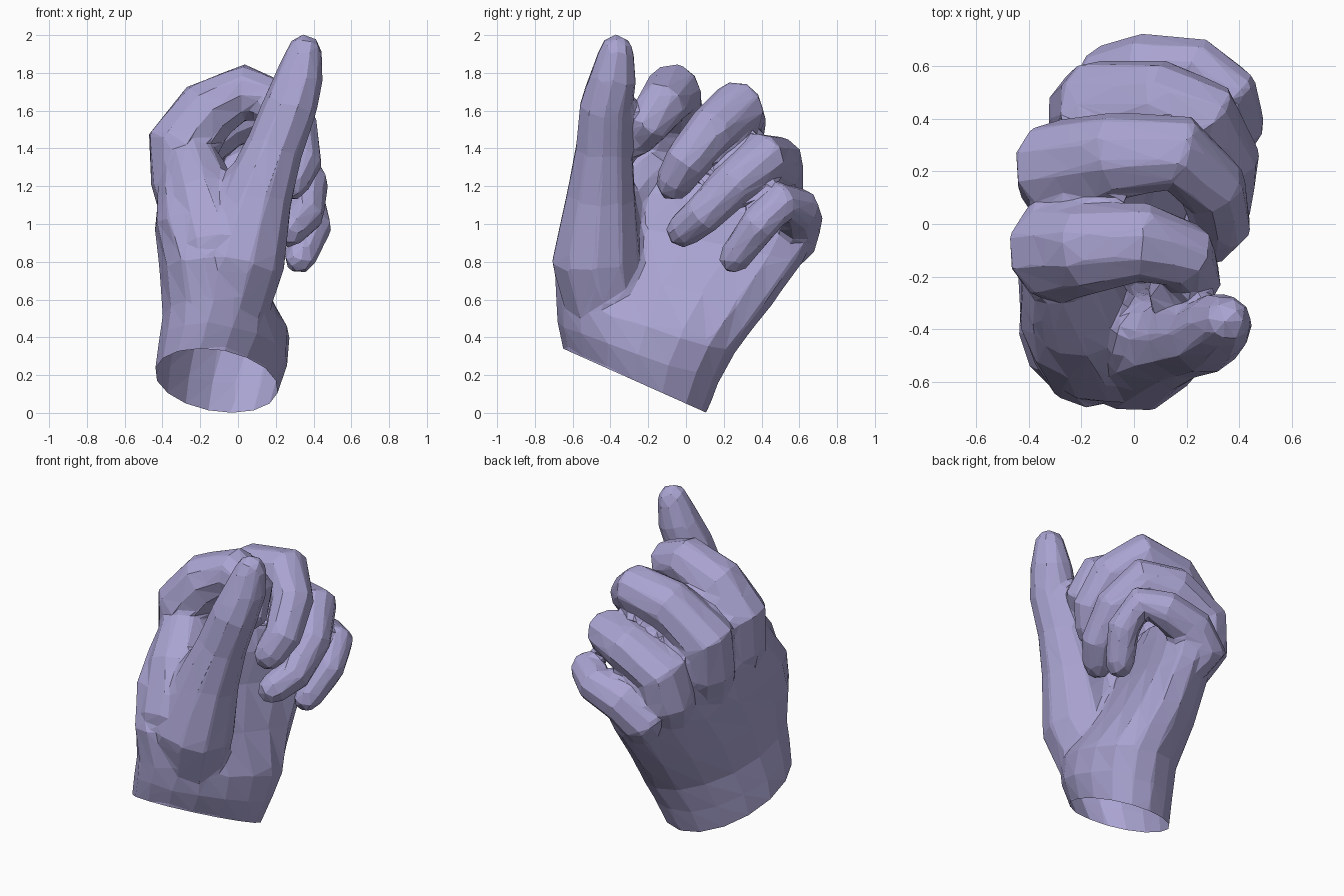
import bpy, bmesh
from math import sin, cos, pi
from mathutils import Vector

cube = bpy.data.objects.get("Cube")
if cube:
    bpy.data.objects.remove(cube)

skin = bpy.data.materials.new("lavender skin")
skin.use_nodes = True
skin.diffuse_color = (0.40, 0.37, 0.64, 1)
skin.node_tree.nodes["Principled BSDF"].inputs["Base Color"].default_value = skin.diffuse_color

bm = bmesh.new()


def loft(rings):
    """Add a closed solid through a list of equal rings."""
    loops = [[bm.verts.new(p) for p in ring] for ring in rings]
    n = len(loops[0])
    faces = [bm.faces.new(loops[0][::-1]), bm.faces.new(loops[-1])]
    for a, b in zip(loops, loops[1:]):
        for i in range(n):
            j = (i + 1) % n
            faces.append(bm.faces.new((a[i], a[j], b[j], b[i])))
    bmesh.ops.recalc_face_normals(bm, faces=faces)


def finger(path, sides=10):
    """Tapered tube through (x, y, z, radius) points with a rounded tip."""
    pts = [Vector(p[:3]) for p in path]
    radii = [p[3] for p in path]
    end = (pts[-1] - pts[-2]).normalized()
    r = radii[-1]
    pts += [pts[-1] + end * r * 0.6, pts[-1] + end * r * 0.98]
    radii += [r * 0.8, r * 0.35]
    side = Vector((0.1, 1, 0.2))
    rings = []
    for i, p in enumerate(pts):
        before = (p - pts[max(i - 1, 0)]).normalized()
        after = (pts[min(i + 1, len(pts) - 1)] - p).normalized()
        t = (before + after).normalized()
        side = (side - t * side.dot(t)).normalized()
        up = t.cross(side)
        rings.append([p + radii[i] * (cos(a) * side + sin(a) * up)
                      for a in (2 * pi * (k + 0.5) / sides for k in range(sides))])
    loft(rings)


# Palm sections: front y, z, back y, z, front x, back x, half thickness, palm hollow
sections = [
    (-0.70, 0.22, 0.05, -0.12, -0.20, -0.03, 0.31, 0),
    (-0.65, 0.34, 0.11, 0.00, -0.20, -0.03, 0.315, 0),
    (-0.68, 0.47, 0.17, 0.15, -0.16, 0.00, 0.335, 0),
    (-0.69, 0.60, 0.26, 0.32, -0.14, 0.04, 0.34, 0.03),
    (-0.70, 0.82, 0.44, 0.55, -0.18, 0.02, 0.32, 0.11),
    (-0.57, 1.05, 0.62, 0.80, -0.28, 0.04, 0.28, 0.11),
    (-0.42, 1.22, 0.71, 0.98, -0.30, 0.05, 0.25, 0.07),
    (-0.24, 1.40, 0.62, 1.08, -0.33, 0.00, 0.18, 0),
]
rings = []
for fy, fz, by, bz, fx, bx, half, hollow in sections:
    ring = []
    for k in range(16):
        a = 2 * pi * k / 16
        s = (cos(a) + 1) / 2
        scoop = hollow * max(sin(a), 0) ** 3
        ring.append((fx + (bx - fx) * s + half * sin(a) - scoop,
                     fy + (by - fy) * s, fz + (bz - fz) * s))
    rings.append(ring)
loft(rings)

# Thumb with its base muscle
finger([(-0.06, -0.42, 0.55, 0.22), (0.01, -0.475, 0.82, 0.245),
        (0.10, -0.45, 1.15, 0.19), (0.19, -0.435, 1.40, 0.155),
        (0.275, -0.425, 1.62, 0.145), (0.325, -0.385, 1.78, 0.128),
        (0.35, -0.37, 1.90, 0.10)])

# Webs from the palm to the index knuckle and to the thumb
finger([(-0.12, -0.42, 0.65, 0.24), (-0.12, -0.44, 0.90, 0.25),
        (-0.19, -0.34, 1.15, 0.19), (-0.24, -0.20, 1.31, 0.16)])
finger([(-0.05, -0.46, 0.80, 0.24), (0.00, -0.44, 1.02, 0.20), (0.06, -0.42, 1.22, 0.14)])

# Index finger, from inside the palm to the tip
finger([(-0.20, -0.28, 0.80, 0.12), (-0.29, -0.12, 1.22, 0.175), (-0.29, -0.10, 1.42, 0.20),
        (-0.16, -0.09, 1.60, 0.175), (0.04, -0.07, 1.70, 0.152),
        (0.19, -0.12, 1.64, 0.135), (0.22, -0.20, 1.53, 0.12), (0.14, -0.26, 1.44, 0.092)])

# Middle finger
finger([(-0.13, 0.00, 0.75, 0.15), (-0.26, 0.18, 1.18, 0.19), (-0.28, 0.21, 1.38, 0.19),
        (-0.06, 0.26, 1.56, 0.167), (0.17, 0.27, 1.61, 0.15),
        (0.30, 0.14, 1.50, 0.133), (0.33, 0.00, 1.33, 0.118), (0.28, -0.06, 1.225, 0.103)])

# Ring finger
finger([(-0.05, 0.20, 0.70, 0.13), (-0.16, 0.43, 1.04, 0.175), (-0.14, 0.45, 1.20, 0.175),
        (0.10, 0.47, 1.32, 0.155), (0.28, 0.41, 1.35, 0.137),
        (0.36, 0.25, 1.21, 0.122), (0.35, 0.09, 1.05, 0.108), (0.27, -0.01, 0.97, 0.097)])

# Little finger
finger([(0.02, 0.36, 0.70, 0.10), (-0.07, 0.55, 0.93, 0.155), (0.05, 0.59, 1.02, 0.137),
        (0.25, 0.59, 1.08, 0.117), (0.37, 0.50, 1.12, 0.107),
        (0.40, 0.38, 0.99, 0.10), (0.33, 0.26, 0.825, 0.088)])

mesh = bpy.data.meshes.new("hand")
bm.to_mesh(mesh)
bm.free()
hand = bpy.data.objects.new("hand", mesh)
bpy.context.collection.objects.link(hand)

# Fuse the parts into one skin and reduce it to large facets
remesh = hand.modifiers.new("fuse", "REMESH")
remesh.mode = "VOXEL"
remesh.voxel_size = 0.02
soften = hand.modifiers.new("soften", "SMOOTH")
soften.iterations = 4
facets = hand.modifiers.new("facets", "DECIMATE")
facets.ratio = 0.035
fused = bpy.data.meshes.new_from_object(hand.evaluated_get(bpy.context.evaluated_depsgraph_get()))
hand.modifiers.clear()

# Cut the wrist open along its slanted plane
bm = bmesh.new()
bm.from_mesh(fused)
bmesh.ops.bisect_plane(bm, geom=bm.verts[:] + bm.edges[:] + bm.faces[:],
                       plane_co=(0, 0.11, 0), plane_no=(0, 0.34, 0.76), clear_inner=True)
bm.to_mesh(fused)
bm.free()
fused.materials.clear()
fused.materials.append(skin)
hand.data = fused
bpy.data.meshes.remove(mesh)
